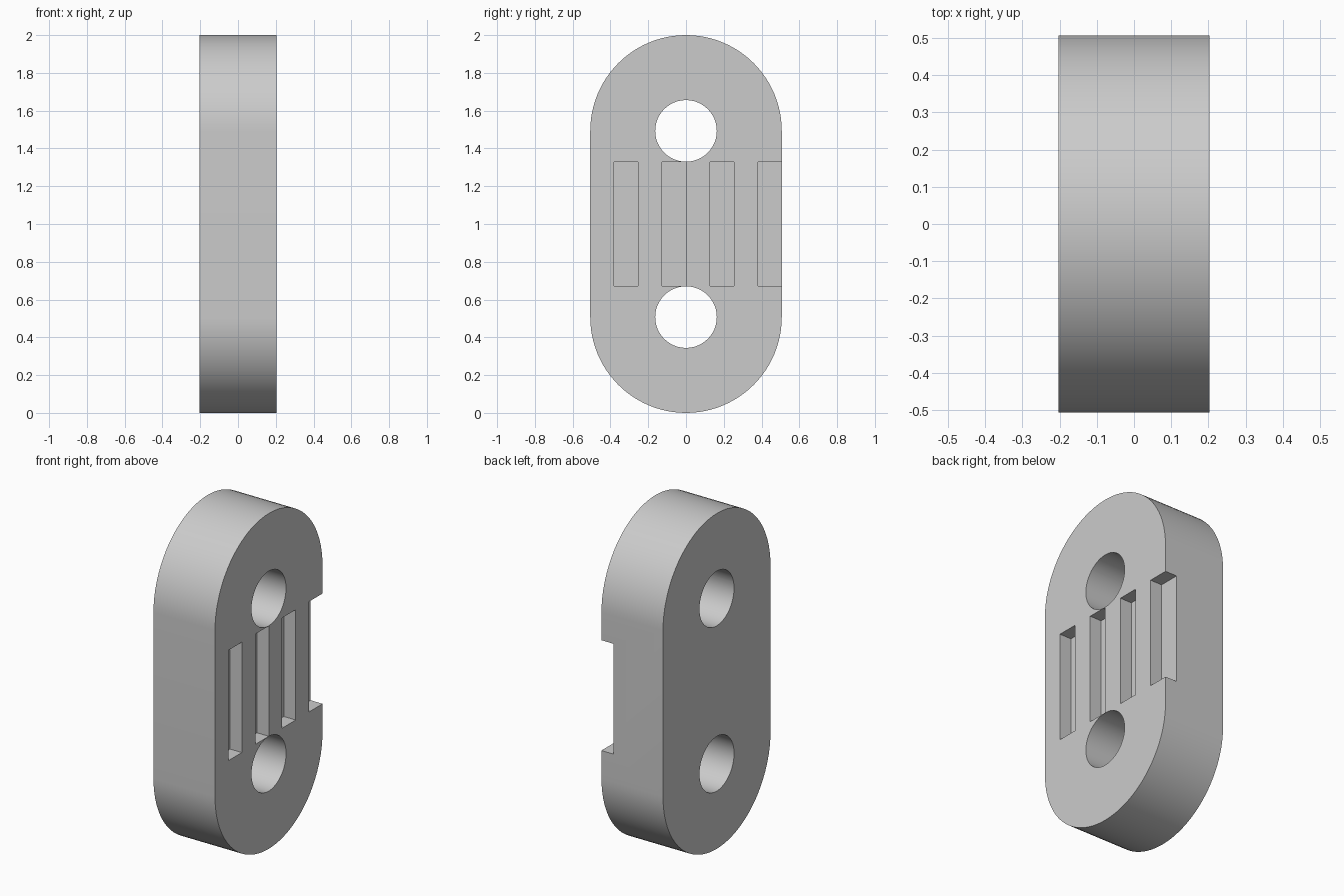
import bpy
import math

cube = bpy.data.objects.get("Cube")
if cube:
    bpy.data.objects.remove(cube, do_unlink=True)

HALF_X, RADIUS, HEIGHT = 0.203, 0.507, 2.0
HOLE_RADIUS = 0.163
CENTRES = (RADIUS, HEIGHT - RADIUS)
GROOVE_FLOOR, GROOVE_WIDTH = 0.125, 0.127
SEGMENTS = 48

grey = bpy.data.materials.new("light grey")
grey.use_nodes = True
grey.diffuse_color = (0.6, 0.6, 0.6, 1)
grey.node_tree.nodes["Principled BSDF"].inputs["Base Color"].default_value = (0.6, 0.6, 0.6, 1)


def prism(name, outline, x0, x1):
    """Extrude a counter-clockwise (y, z) outline along x."""
    n = len(outline)
    verts = [(x, y, z) for x in (x0, x1) for y, z in outline]
    faces = [tuple(reversed(range(n))), tuple(range(n, 2 * n))]
    faces += [(i, (i + 1) % n, n + (i + 1) % n, n + i) for i in range(n)]
    mesh = bpy.data.meshes.new(name)
    mesh.from_pydata(verts, [], faces)
    mesh.materials.append(grey)
    obj = bpy.data.objects.new(name, mesh)
    bpy.context.collection.objects.link(obj)
    return obj


def arc(z, radius, start, sweep, points):
    return [(radius * math.cos(start + sweep * i / SEGMENTS),
             z + radius * math.sin(start + sweep * i / SEGMENTS)) for i in range(points)]


# Rounded plate: two half circles joined by straight sides
outline = (arc(CENTRES[1], RADIUS, 0, math.pi, SEGMENTS + 1)
           + arc(CENTRES[0], RADIUS, math.pi, math.pi, SEGMENTS + 1))
plate = prism("rounded_plate", outline, -HALF_X, HALF_X)

# Round through holes
cutters = [prism("hole_cutter", arc(z, HOLE_RADIUS, 0, 2 * math.pi, SEGMENTS), -0.5, 0.5)
           for z in CENTRES]

# Four grooves in the +x face; the last one opens through the back edge
bottom = CENTRES[0] + HOLE_RADIUS + 0.001
top = HEIGHT - bottom
for k in range(4):
    y0 = -3 * GROOVE_WIDTH + 2 * k * GROOVE_WIDTH
    y1 = y0 + GROOVE_WIDTH if k < 3 else RADIUS + 0.1
    cutters.append(prism("groove_cutter",
                         [(y0, bottom), (y1, bottom), (y1, top), (y0, top)],
                         GROOVE_FLOOR, 0.5))

# Cut the plate, then drop the cutters
bpy.ops.object.select_all(action="DESELECT")
bpy.context.view_layer.objects.active = plate
plate.select_set(True)
for cutter in cutters:
    cutter.hide_render = True
    mod = plate.modifiers.new("cut", "BOOLEAN")
    mod.operation = "DIFFERENCE"
    mod.solver = "EXACT"
    mod.object = cutter
    bpy.ops.object.modifier_apply(modifier=mod.name)
    bpy.data.objects.remove(cutter, do_unlink=True)

bpy.ops.object.shade_smooth_by_angle(angle=math.radians(30))
